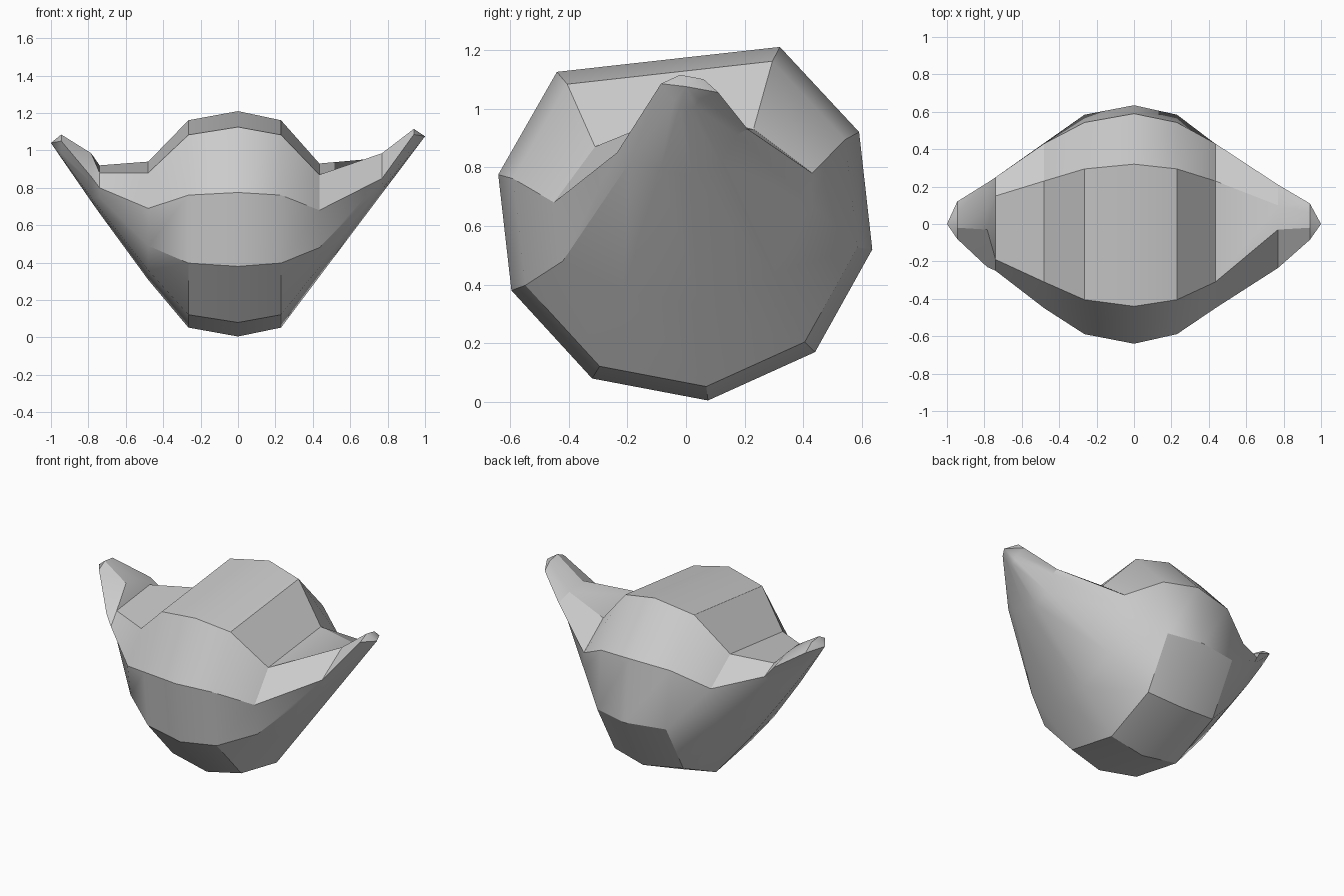
import bpy
import bmesh
import math

cube = bpy.data.objects.get("Cube")
if cube:
    bpy.data.objects.remove(cube, do_unlink=True)

grey = bpy.data.materials.new("plain grey")
grey.use_nodes = True
colour = (0.6, 0.6, 0.6, 1)
grey.diffuse_color = colour
grey.node_tree.nodes["Principled BSDF"].inputs["Base Color"].default_value = colour

# Nine-sided (y, z) outline of the drum: top front, top back, down the back,
# along the bottom and up the front
outline = [(-.44, 1.125), (.32, 1.21), (.59, .92), (.635, .52), (.44, .17),
           (.075, .005), (-.32, .08), (-.595, .38), (-.64, .775)]
CENTRE_Z = 0.6
shoulder = [(y * .92, CENTRE_Z + (z - CENTRE_Z) * .92) for y, z in outline]


def wing_section(x, start, tip, bend, top_front, top_back, back_rim, front_rim, low_front=None):
    """Explicit upper rim; the hull below tapers from the shoulder to the tip."""
    t = ((x - start) / (tip[0] - start)) ** bend
    ring = [(y + (tip[1] - y) * t, z + (tip[2] - z) * t) for y, z in shoulder]
    ring[0], ring[1], ring[2], ring[8] = top_front, top_back, back_rim, front_rim
    if low_front:
        ring[7] = low_front
    return x, ring


# Wing on the left (+x): one sweeping trough
left_tip = (1.0, 0.0, 1.075)
left_wing = [wing_section(x, .23, left_tip, 1.0, *rim) for x, *rim in (
    (.435, (-.31, .87), (.23, .93), (.43, .78), (-.45, .68), (-.42, .48)),
    (.77, (-.03, .985), (.1, .96), (.21, .93), (-.235, .85), (-.19, .82)),
    (.94, (-.02, 1.115), (.06, 1.1), (.11, 1.055), (-.085, 1.085)),
)]

# Wing on the right (-x): flat deck, then a step up to the tip
right_tip = (-1.0, 0.0, 1.04)
right_wing = [wing_section(x, -.265, right_tip, 1.1, *rim) for x, *rim in (
    (-.48, (-.31, .88), (.23, .94), (.43, .79), (-.45, .69), (-.42, .49)),
    (-.74, (-.19, .88), (.15, .92), (.25, .87), (-.25, .8), (-.21, .75)),
    (-.785, (-.03, .985), (.08, .975), (.22, .93), (-.23, .86), (-.17, .83)),
    (-.945, (-.02, 1.085), (.06, 1.075), (.12, 1.03), (-.08, 1.05)),
)]

# Loft the whole hull from tip to tip
stations = right_wing[::-1] + [(-.265, shoulder), (0, outline), (.23, shoulder)] + left_wing
bm = bmesh.new()
rings = [[bm.verts.new((x, y, z)) for y, z in ring] for x, ring in stations]
count = len(outline)
for a, b in zip(rings, rings[1:]):
    for i in range(count):
        j = (i + 1) % count
        bm.faces.new((a[i], a[j], b[j], b[i]))
for tip, ring in ((right_tip, rings[0]), (left_tip, rings[-1])):
    point = bm.verts.new(tip)
    for i in range(count):
        bm.faces.new((point, ring[i], ring[(i + 1) % count]))
bmesh.ops.recalc_face_normals(bm, faces=bm.faces)

mesh = bpy.data.meshes.new("winged_hull")
bm.to_mesh(mesh)
bm.free()
mesh.materials.append(grey)
hull = bpy.data.objects.new("winged_hull", mesh)
bpy.context.collection.objects.link(hull)

bpy.ops.object.select_all(action="DESELECT")
hull.select_set(True)
bpy.context.view_layer.objects.active = hull
bpy.ops.object.shade_smooth_by_angle(angle=math.radians(30))
